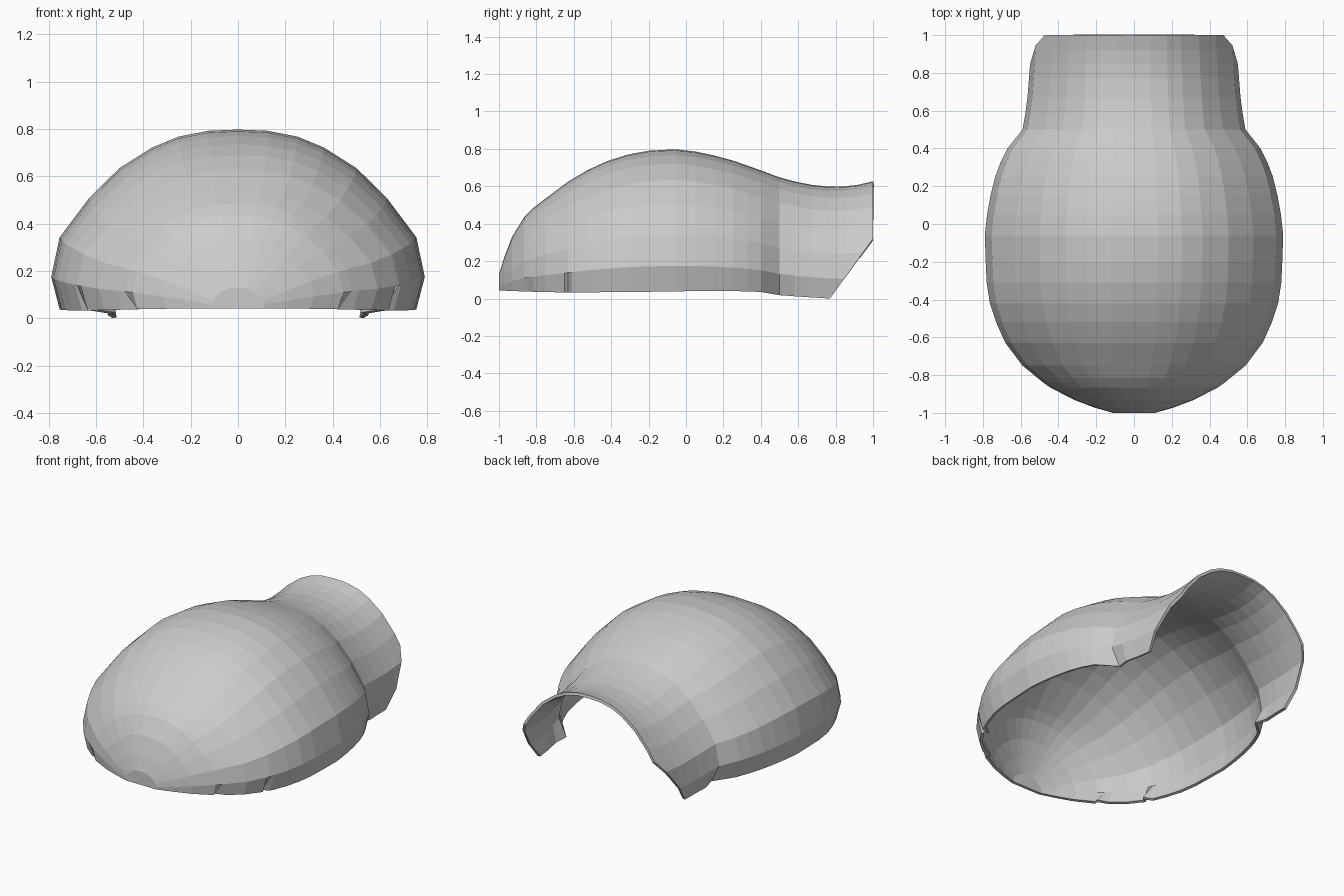
import bpy, bmesh
from mathutils import Vector

if "Cube" in bpy.data.objects:
    bpy.data.objects.remove(bpy.data.objects["Cube"])

# Stations along y: (y, half width, top z, rim z)
STATIONS = [
    (-1.00, .11, .13, .042), (-.97, .215, .225, .042), (-.93, .32, .33, .04),
    (-.865, .445, .435, .038), (-.84, .48, .46, .037), (-.815, .51, .485, .036),
    (-.75, .59, .535, .035), (-.65, .665, .61, .032), (-.63, .68, .625, .032),
    (-.61, .69, .637, .032), (-.52, .73, .69, .033), (-.42, .763, .735, .034),
    (-.31, .78, .77, .035), (-.20, .785, .79, .036), (-.06, .79, .798, .038),
    (.05, .778, .786, .04), (.15, .76, .765, .04), (.25, .735, .738, .04),
    (.33, .705, .71, .038), (.40, .67, .685, .035), (.50, .59, .648, .018),
    (.58, .576, .626, .012), (.67, .564, .608, .006), (.77, .556, .598, 0),
    (.85, .55, .6, 0), (.92, .547, .608, 0), (1.00, .54, .627, 0)]

# Half arch from crown to rim: (fraction of half width, fraction of height)
ARCH = [(0, 1), (.16, .993), (.32, .96), (.46, .9), (.635, .785),
        (.8, .615), (.955, .4), (1, .18), (.955, 0)]
DARTS = {-.84: .035, -.63: .04, .50: .03}   # inward tucks at the rim

bm = bmesh.new()
rows = []
for y, w, top, rim in STATIONS:
    half = []
    for i, (u, v) in enumerate(ARCH):
        x = u * w
        if i == len(ARCH) - 1:
            x -= DARTS.get(y, 0)
        half.append((x, y, rim + v * (top - rim)))
    pts = [(-x, yy, z) for x, yy, z in reversed(half[1:])] + half
    rows.append([bm.verts.new(p) for p in pts])

# Skin between the arches, plus the blunt front end
for a, b in zip(rows, rows[1:]):
    for i in range(len(a) - 1):
        bm.faces.new((a[i], a[i + 1], b[i + 1], b[i]))
bm.faces.new(rows[0])
bmesh.ops.recalc_face_normals(bm, faces=bm.faces)
bm.faces.ensure_lookup_table()
crown = max(bm.faces, key=lambda f: f.calc_center_median().z)
if crown.normal.z < 0:
    bmesh.ops.reverse_faces(bm, faces=bm.faces)

# Slanted cut under the neck opening
bmesh.ops.bisect_plane(bm, geom=bm.verts[:] + bm.edges[:] + bm.faces[:],
                       plane_co=Vector((0, .77, 0)),
                       plane_no=Vector((0, .32, -.23)).normalized(),
                       clear_outer=True)

mesh = bpy.data.meshes.new("shell")
bm.to_mesh(mesh)
bm.free()
shell = bpy.data.objects.new("shell", mesh)
bpy.context.collection.objects.link(shell)

# Thin wall, growing inward
wall = shell.modifiers.new("wall", "SOLIDIFY")
wall.thickness = .018
wall.offset = -1
